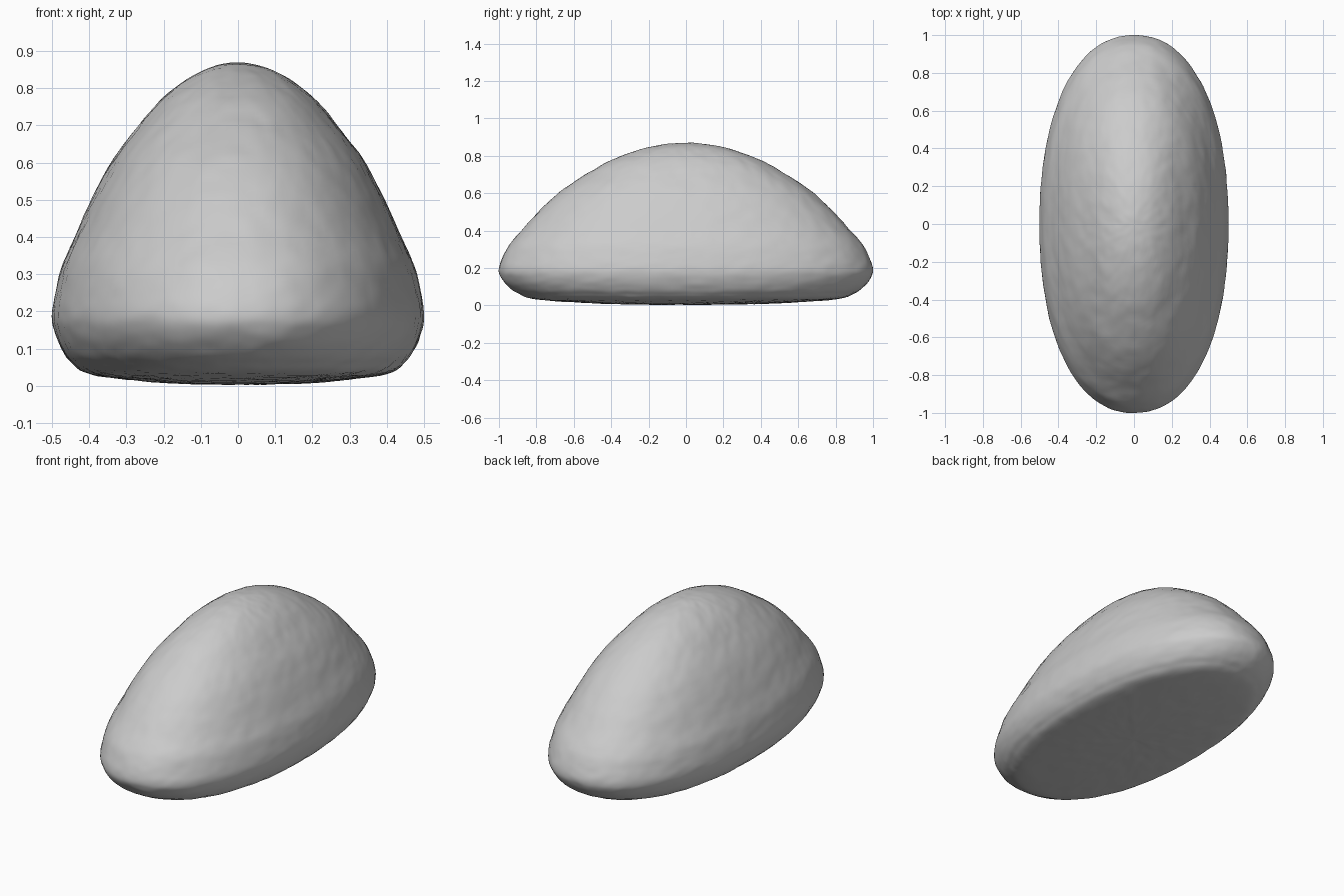
import bpy, bmesh, math
from mathutils import Vector, noise

if "Cube" in bpy.data.objects:
    bpy.data.objects.remove(bpy.data.objects["Cube"])

# Half profile of the stone: (radius as a fraction of the widest point, height)
PROFILE = [(0, 0.004), (0.25, 0.005), (0.5, 0.012), (0.8, 0.032), (0.9, 0.065),
           (0.955, 0.105), (0.99, 0.15), (1.0, 0.19), (0.985, 0.245), (0.945, 0.325),
           (0.87, 0.41), (0.78, 0.51), (0.67, 0.61), (0.535, 0.70), (0.4, 0.776),
           (0.25, 0.832), (0.12, 0.86), (0, 0.869)]
SEGMENTS, STEPS = 160, 6
HALF_X, HALF_Y, POWER = 0.5, 1.0, 2.2


def smooth_profile(points, steps):
    """Catmull-Rom curve through the profile points."""
    first, last = points[1], points[-2]
    p = [Vector(q) for q in [(-first[0], first[1]), *points, (-last[0], last[1])]]
    out = []
    for a, b, c, d in zip(p, p[1:], p[2:], p[3:]):
        for i in range(steps):
            t = i / steps
            out.append(0.5 * (2 * b + (c - a) * t + (2 * a - 5 * b + 4 * c - d) * t * t
                              + (3 * b - a - 3 * c + d) * t ** 3))
    return out[1:]


def ring_point(r, z, k):
    """Point on a slightly squared oval ring."""
    a = 2 * math.pi * k / SEGMENTS
    c, s = math.cos(a), math.sin(a)
    f = r / (abs(c) ** POWER + abs(s) ** POWER) ** (1 / POWER)
    return Vector((HALF_X * f * c, HALF_Y * f * s, z))


# Stone body: oval rings stacked along the profile
bm = bmesh.new()
rings = [[bm.verts.new(ring_point(r, z, k)) for k in range(SEGMENTS)]
         for r, z in smooth_profile(PROFILE, STEPS)]
bottom = bm.verts.new((0, 0, PROFILE[0][1]))
top = bm.verts.new((0, 0, PROFILE[-1][1]))
for k in range(SEGMENTS):
    n = (k + 1) % SEGMENTS
    bm.faces.new((bottom, rings[0][n], rings[0][k]))
    bm.faces.new((top, rings[-1][k], rings[-1][n]))
    for lo, hi in zip(rings, rings[1:]):
        bm.faces.new((lo[k], lo[n], hi[n], hi[k]))

# Fine pitted surface
bm.normal_update()
moves = [(v, v.normal * (0.0025 * noise.noise(v.co * 14) + 0.0016 * noise.noise(v.co * 28)))
         for v in bm.verts]
for v, offset in moves:
    v.co += offset
    v.co.z = max(v.co.z, 0)
for f in bm.faces:
    f.smooth = True

mesh = bpy.data.meshes.new("stone")
bm.to_mesh(mesh)
bm.free()
bpy.context.collection.objects.link(bpy.data.objects.new("stone", mesh))
